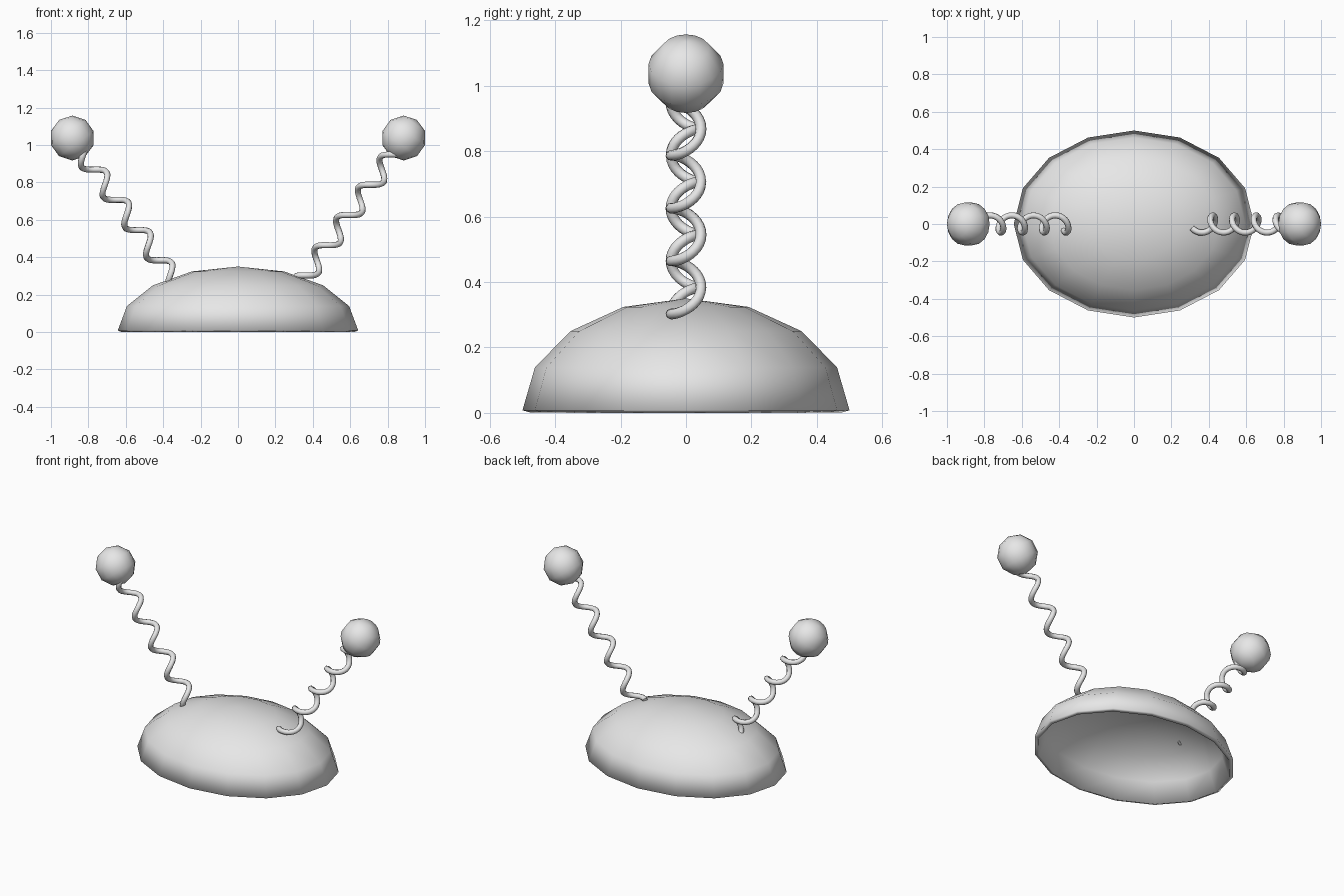
import bpy
import bmesh
from math import sin, cos, pi, radians
from mathutils import Matrix, Vector

default_cube = bpy.data.objects.get("Cube")
if default_cube:
    bpy.data.objects.remove(default_cube, do_unlink=True)

grey = bpy.data.materials.new("light_grey")
grey.use_nodes = True
grey.diffuse_color = (0.8, 0.8, 0.8, 1)
grey.node_tree.nodes["Principled BSDF"].inputs["Base Color"].default_value = (0.8, 0.8, 0.8, 1)


def add_object(name, data):
    data.materials.append(grey)
    obj = bpy.data.objects.new(name, data)
    bpy.context.collection.objects.link(obj)
    return obj


def sphere_mesh(name, segments, rings, radius, half=False):
    bm = bmesh.new()
    bmesh.ops.create_uvsphere(bm, u_segments=segments, v_segments=rings, radius=radius)
    if half:
        lower = [v for v in bm.verts if v.co.z < -0.01]
        bmesh.ops.delete(bm, geom=lower, context='VERTS')
    for face in bm.faces:
        face.smooth = True
    mesh = bpy.data.meshes.new(name)
    bm.to_mesh(mesh)
    bm.free()
    return mesh


# Hollow oval cap
cap_mesh = sphere_mesh("cap", 16, 8, 1, half=True)
cap_mesh.transform(Matrix.Translation((0, 0, 0.008)) @ Matrix.Diagonal((0.643, 0.5, 0.342, 1)))
cap = add_object("cap", cap_mesh)
shell = cap.modifiers.new("shell", 'SOLIDIFY')
shell.thickness = 0.025
shell.offset = -1

# Coiled springs with a ball on each end, tilted outwards
TILT = radians(35.7)
PITCH, COIL_RADIUS, STEPS = 0.199, 0.046, 24
START, END = -0.42, 4.0

for side, label in ((1, "left"), (-1, "right")):
    base = Vector((side * 0.392, 0, 0.343))
    tilt = Matrix.Rotation(side * TILT, 4, 'Y')
    place = Matrix.Translation(base) @ tilt

    curve = bpy.data.curves.new(label + "_spring", 'CURVE')
    curve.dimensions = '3D'
    curve.bevel_depth = 0.0165
    curve.bevel_resolution = 2
    curve.use_fill_caps = True
    spline = curve.splines.new('POLY')
    count = int((END - START) * STEPS) + 1
    spline.points.add(count - 1)
    for i, point in enumerate(spline.points):
        turn = START + (END - START) * i / (count - 1)
        angle = 2 * pi * turn
        local = Vector((COIL_RADIUS * cos(angle), COIL_RADIUS * sin(angle), PITCH * turn))
        point.co = (*(place @ local), 1)
    spline.use_smooth = True
    add_object(label + "_spring", curve)

    ball = add_object(label + "_ball", sphere_mesh(label + "_ball", 16, 5, 0.12))
    ball.matrix_world = Matrix.Translation((side * 0.886, 0, 1.037)) @ tilt
